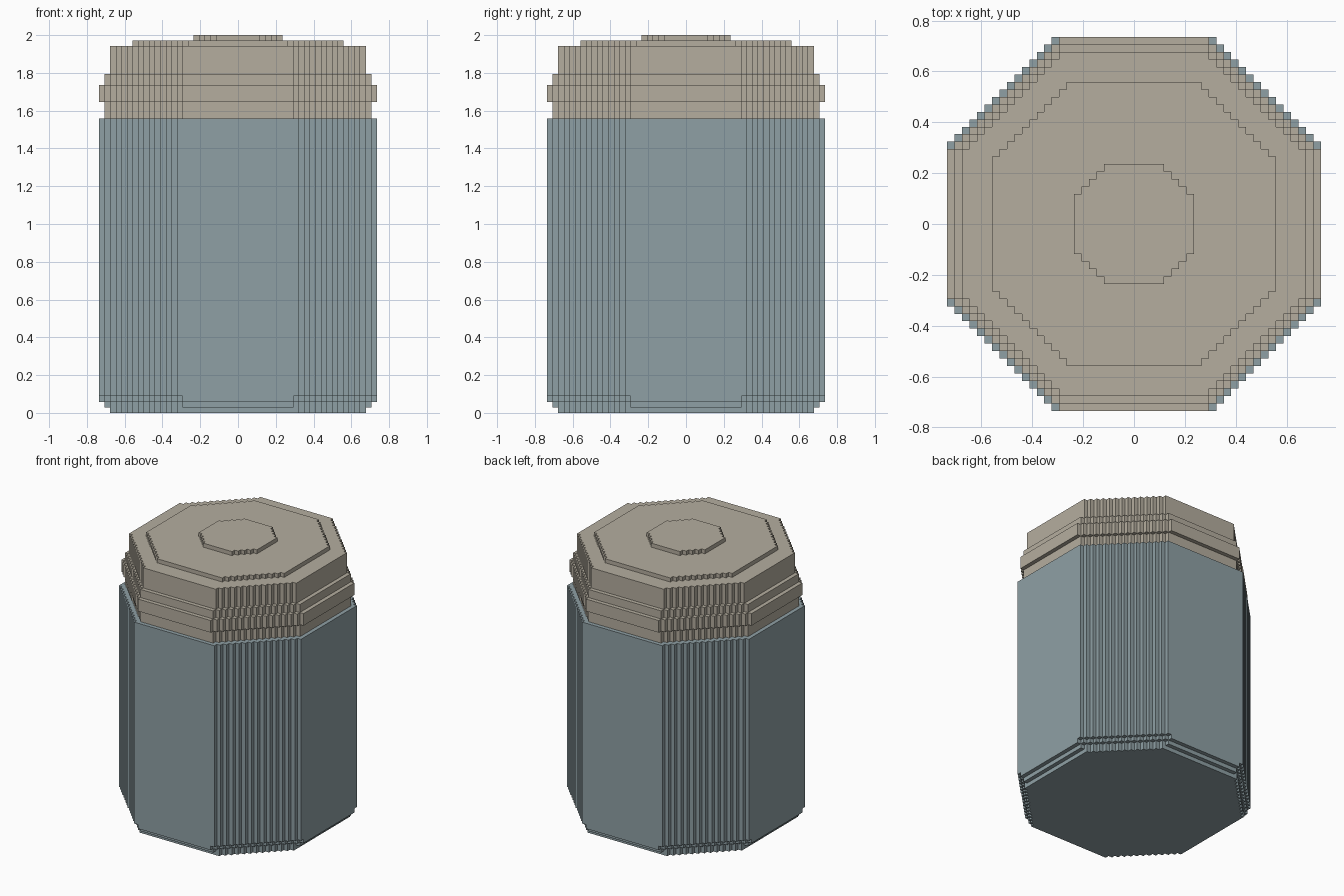
import bpy
import bmesh

V = 1 / 34  # size of one block

cube = bpy.data.objects.get("Cube")
if cube:
    bpy.data.objects.remove(cube, do_unlink=True)


def material(name, color):
    mat = bpy.data.materials.new(name)
    mat.use_nodes = True
    mat.diffuse_color = color
    bsdf = mat.node_tree.nodes["Principled BSDF"]
    bsdf.inputs["Base Color"].default_value = color
    bsdf.inputs["Roughness"].default_value = 0.8
    return mat


def stepped_octagon(radius, flat):
    """Outline of an octagon whose slanted sides are block staircases."""
    corner = [(flat, radius)]
    for i in range(radius - flat):
        corner.append((flat + i, radius - i - 1))
        corner.append((flat + i + 1, radius - i - 1))
    outline = []
    for _ in range(4):
        outline += corner
        corner = [(y, -x) for x, y in corner]
    return outline


def stack(name, layers, mat):
    """Stack of octagonal slabs: (bottom, top, radius, half flat side) in blocks."""
    bm = bmesh.new()
    for bottom, top, radius, flat in layers:
        verts = [bm.verts.new((x * V, y * V, bottom * V))
                 for x, y in stepped_octagon(radius, flat)]
        base = bm.faces.new(verts)
        result = bmesh.ops.extrude_face_region(bm, geom=[base], use_keep_orig=True)
        moved = [g for g in result["geom"] if isinstance(g, bmesh.types.BMVert)]
        bmesh.ops.translate(bm, verts=moved, vec=(0, 0, (top - bottom) * V))
    bmesh.ops.recalc_face_normals(bm, faces=bm.faces)
    mesh = bpy.data.meshes.new(name)
    bm.to_mesh(mesh)
    bm.free()
    mesh.materials.append(mat)
    obj = bpy.data.objects.new(name, mesh)
    bpy.context.collection.objects.link(obj)
    return obj


blue_grey = material("blue grey", (0.275, 0.352, 0.376, 1))
beige = material("beige", (0.462, 0.423, 0.347, 1))

# Jar with a chamfered foot
stack("jar_body", [(0, 1, 23, 11), (1, 2, 24, 10), (2, 3, 25, 10),
                   (3, 53, 25, 11)], blue_grey)

# Lid: neck, raised band, shoulder and cap
stack("lid", [(53, 56, 24, 10), (56, 59, 25, 10), (59, 61, 24, 10),
              (61, 66, 23, 10)], beige)

# Raised discs on top of the lid
stack("lid_plate", [(66, 67, 19, 9)], beige)
stack("lid_button", [(67, 68, 8, 4)], beige)
